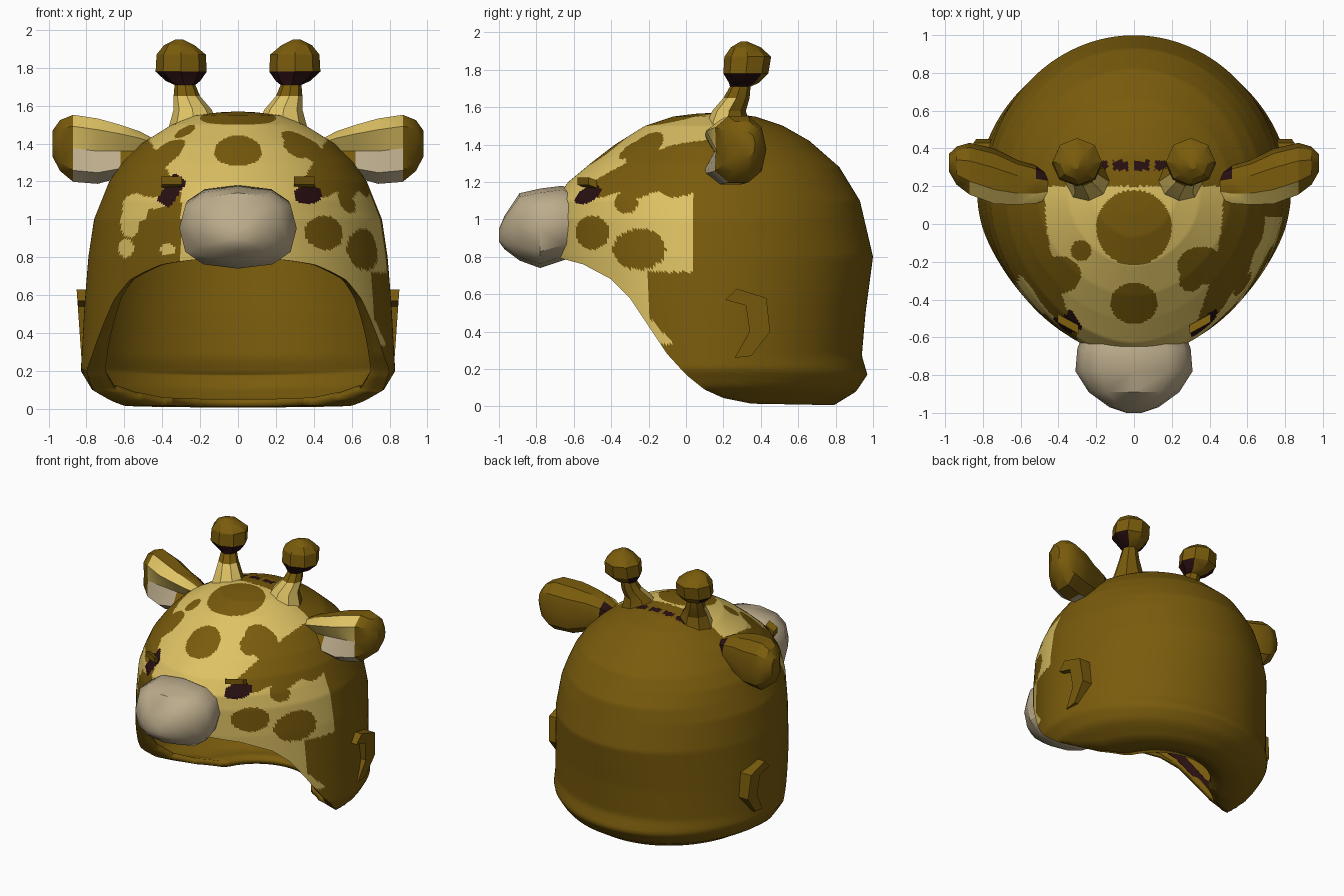
import bpy, bmesh, math
from mathutils import Vector

if "Cube" in bpy.data.objects:
    bpy.data.objects.remove(bpy.data.objects["Cube"])


def mat(name, rgb):
    m = bpy.data.materials.new(name)
    m.diffuse_color = [((c / 255 + 0.055) / 1.055) ** 2.4 for c in rgb] + [1]
    m.use_nodes = True
    m.node_tree.nodes["Principled BSDF"].inputs["Base Color"].default_value = m.diffuse_color
    return m


YELLOW, MAROON, GREY, BROWN = range(4)
MATS = [mat("pale yellow", (222, 194, 100)), mat("dark maroon", (40, 15, 17)),
        mat("warm grey", (188, 172, 140)), mat("brown", (121, 91, 12))]


def finish(name, bm, rule, angle=35):
    bmesh.ops.remove_doubles(bm, verts=bm.verts, dist=0.00002)
    bmesh.ops.recalc_face_normals(bm, faces=bm.faces)
    bm.normal_update()
    for f in bm.faces:
        f.material_index = rule(f.calc_center_median(), f.normal)
    me = bpy.data.meshes.new(name)
    bm.to_mesh(me)
    bm.free()
    ob = bpy.data.objects.new(name, me)
    bpy.context.collection.objects.link(ob)
    for m in MATS:
        me.materials.append(m)
    bpy.ops.object.select_all(action='DESELECT')
    ob.select_set(True)
    bpy.context.view_layer.objects.active = ob
    bpy.ops.object.shade_smooth_by_angle(angle=math.radians(angle))
    return ob


def loft(name, rings, rule, caps=True, angle=35):
    bm = bmesh.new()
    vs = [[bm.verts.new(p) for p in r] for r in rings]
    n = len(vs[0])
    for a, b in zip(vs, vs[1:]):
        for i in range(n):
            bm.faces.new((a[i], a[(i + 1) % n], b[(i + 1) % n], b[i]))
    if caps:
        bm.faces.new(vs[0])
        bm.faces.new(vs[-1])
    return finish(name, bm, rule, angle)


def lerp(table, t):
    if t <= table[0][0]:
        return table[0][1]
    for (a, p), (b, q) in zip(table, table[1:]):
        if t <= b:
            return p + (q - p) * (t - a) / (b - a)
    return table[-1][1]


# hood: half width, front reach and back reach by height, and rim height and lip by depth
WIDTH = [(0, .6), (.03, .65), (.1, .77), (.2, .83), (.55, .81), (.8, .79), (1, .76), (1.2, .68),
         (1.3, .61), (1.4, .51), (1.5, .35), (1.55, .22), (1.565, .1), (1.57, 0)]
FRONT = [(0, .75), (.3, .8), (.8, .85), (1, .86), (1.1, .85), (1.2, .78), (1.3, .66), (1.4, .53),
         (1.5, .37), (1.55, .22), (1.565, .1), (1.57, 0)]
BACK = [(0, .63), (.08, .76), (.17, .82), (.27, .79), (.5, .81), (.8, .85), (1.1, .78), (1.28, .67),
        (1.42, .51), (1.5, .37), (1.55, .22), (1.565, .1), (1.57, 0)]
RIM = [(-.7, .8), (-.55, .76), (-.4, .68), (-.3, .58), (-.2, .43), (-.1, .28), (0, .17),
       (.1, .09), (.2, .045), (.35, .015), (.9, .005)]
LIP = [(-.4, .03), (-.15, .09), (.1, .16), (.4, .4)]


def shell(a, z):
    c, s = math.cos(a), math.sin(a)
    if c > 0:                                      # front half is slightly pointed
        s = math.copysign(abs(s) ** 1.09, s)
        c = c ** 1.09
    return Vector((lerp(WIDTH, z) * s, .15 - lerp(FRONT if c > 0 else BACK, z) * c, z))


def blob(u, v, spots):
    return any(((u - a) / p) ** 2 + ((v - b) / q) ** 2 < 1 for a, b, p, q in spots)


TOP_SPOTS = [(0, -.02, .2, .2), (0, -.42, .125, .11), (-.28, -.14, .055, .055),
             (.36, -.22, .13, .1), (-.4, -.27, .12, .1), (.3, -.3, .06, .06)]
CHEEK_SPOTS = [(-.5, .93, .09, .09), (-.25, .84, .14, .11), (-.32, 1.09, .06, .06)]
LEFT_PATCHES = [(-.54, 1.06, .07, .08), (-.45, 1.09, .08, .035), (-.57, .98, .05, .08),
                (-.59, .85, .04, .05), (-.37, .84, .04, .03)]


def hood_colour(c, n):
    x, y, z = c
    if z < .8 and n.x * x + n.y * (y - .15) < .35 * math.hypot(x, y - .15):
        return BROWN                                  # turned-in lip
    if z > 1.5 and abs(y - .31) < .025 and abs(x) < .22 and (x + .22) % .11 < .08:
        return MAROON
    if y < -.3 and blob(x, z, [(.37, 1.13, .075, .05)]):
        return MAROON
    u, v = (x + .35) * .55 + (z - 1.15) * .83, (x + .35) * .83 - (z - 1.15) * .55
    if y < -.3 and abs(u) < .085 and abs(v) < .04:
        return MAROON
    edge = 1.13 + .015 * math.sin(y * 30)
    if z > edge:
        if y > .2 or abs(x) > .32 + .6 * (z - 1.17) or blob(x, y, TOP_SPOTS):
            return BROWN
        return YELLOW
    if x < 0:
        return YELLOW if y < 0 and (x > -.3 or blob(x, z, LEFT_PATCHES)) else BROWN
    low = z < .72 and y > -.2 + max(0, .48 - z) * .9 or z < .33
    return BROWN if y > .04 or low or blob(y, z, CHEEK_SPOTS) else YELLOW


N, ROWS = 320, 130
columns, strips = [], {1: [], -1: []}
for i in range(N):
    a = 2 * math.pi * i / N
    z0 = .4
    for _ in range(30):
        z0 = .5 * z0 + .5 * lerp(RIM, shell(a, z0).y)
    p = shell(a, z0)
    lip = p.lerp(Vector((0, .35, z0 + .01)), lerp(LIP, p.y))   # turned in around the neck hole
    col = [lip, lip.lerp(p, .5)]
    for k in range(ROWS + 1):
        col.append(shell(a, z0 + (1.57 - z0) * (1 - (1 - k / ROWS) ** 2)))
    columns.append(col)
    if -.38 < p.y < 0:                                # dark strip on the lining near the rim
        strips[1 if p.x > 0 else -1].append(
            [shell(a, z0 + dz).lerp(Vector((0, .15, z0 + dz)), t)
             for dz, t in ((.05, .07), (.15, .07), (.15, .08), (.05, .08))])
hood = loft("hood", list(zip(*columns)), hood_colour, caps=False, angle=50)
wall = hood.modifiers.new("wall", 'SOLIDIFY')
wall.thickness = .04
wall.offset = -1
wall.material_offset = wall.material_offset_rim = 3   # lining is brown


def oval(n, power=2.0):
    for i in range(n):
        t = 2 * math.pi * i / n
        c, s = math.cos(t), math.sin(t)
        yield (math.copysign(abs(c) ** (2 / power), c), math.copysign(abs(s) ** (2 / power), s))


# snout
SNOUT = [(-.55, .26, .82, 1.12), (-.66, .3, .78, 1.18), (-.78, .31, .74, 1.165),
         (-.89, .24, .78, 1.14), (-.97, .13, .84, 1.02), (-1, .04, .88, .95)]
loft("snout", [[(w * c, y, (lo + hi) / 2 + (hi - lo) / 2 * s) for c, s in oval(12, 2.6)]
               for y, w, lo, hi in SNOUT], lambda c, n: GREY, angle=40)


def horn_colour(c, n):
    if c.z > 1.79 or n.y > .35:
        return BROWN
    if c.z < 1.71 and n.y < -.25:
        return YELLOW if c.z < 1.65 else BROWN
    return MAROON


EAR = [(.43, .2, 1.36, .07, .06), (.52, .2, 1.36, .11, .11), (.62, .21, 1.36, .13, .145),
       (.74, .24, 1.36, .16, .18), (.87, .28, 1.375, .15, .185), (.94, .3, 1.39, .11, .14),
       (.98, .32, 1.4, .05, .07)]


def ear_colour(c, n):
    x = abs(c.x)
    if x < .5 and n.y > .2:
        return MAROON
    if x > .88 or n.y > .1 or c.y > .25 or n.z > .8:
        return BROWN
    if c.z < 1.36 and x > .58:
        return GREY
    return YELLOW if c.z > 1.41 or c.z > 1.36 and x < .58 else BROWN


HORN = [(.23, .22, 1.47, .14, .13), (.24, .23, 1.58, .1, .09), (.27, .27, 1.65, .07, .07),
        (.28, .29, 1.71, .055, .055), (.29, .31, 1.73, .09, .08), (.3, .32, 1.78, .135, .12),
        (.3, .33, 1.87, .13, .125), (.31, .32, 1.92, .08, .08), (.31, .31, 1.95, .02, .02)]
TAB = [(.21, .57), (.27, .63), (.43, .58), (.45, .4), (.35, .27), (.26, .26), (.34, .4), (.32, .54)]

for s, side in ((1, "right"), (-1, "left")):
    loft(side + "_lining_strip", strips[s], lambda c, n: MAROON)
    # horn with knob
    loft(side + "_horn", [[(s * (x + rx * c), y + ry * q, z) for c, q in oval(8)]
                          for x, y, z, rx, ry in HORN], horn_colour, angle=25)
    # cupped ear: front middle pushed inwards
    rings = []
    for x, y, z, ry, rz in EAR:
        ring = []
        for c, q in oval(10, 2.3):
            depth = 1 if c > -.9 else .45 if x < .8 else .8
            ring.append((s * x, y + ry * c * depth, z + rz * q))
        rings.append(ring)
    loft(side + "_ear", rings, ear_colour, angle=30)
    # crescent tab on the side of the hood
    loft(side + "_side_tab", [[(s * (.76 if k == 0 else .815 + .07 * (z - .1)), y, z) for y, z in TAB]
                              for k in (0, 1)], lambda c, n: BROWN)
    # brow lid over the eye
    lid = []
    for d in (-.025, .02):
        lid.append([(s * (.35 + u * .055), -.525 + d + u * .03, 1.195 + v * .02 - d * .4)
                    for u, v in ((-1, -1), (1, -1), (1, 1), (-1, 1))])
    loft(side + "_brow", lid, lambda c, n: BROWN)
